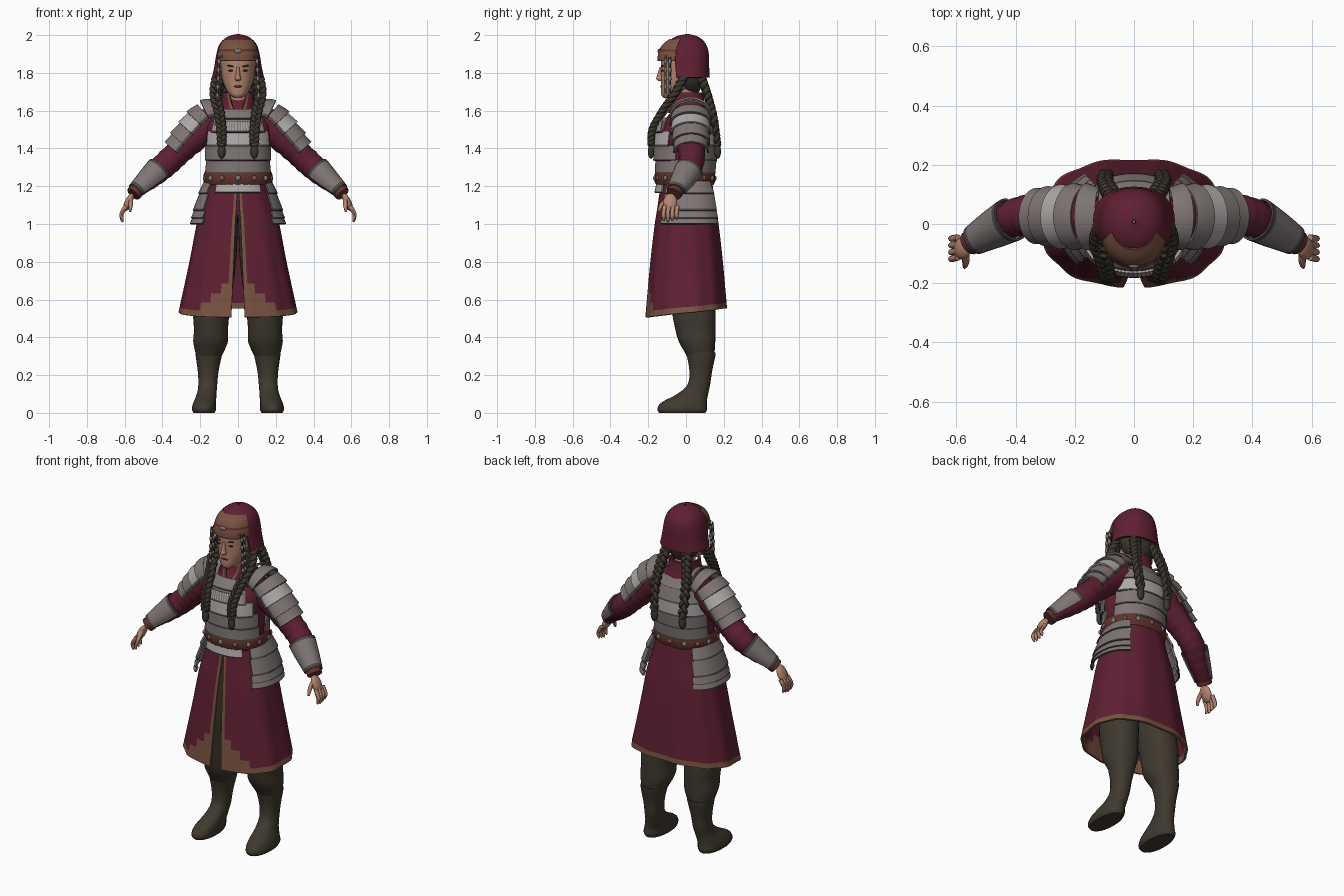
import bpy, bmesh
from math import sin, cos, pi, radians, copysign
from mathutils import Vector, Matrix

if "Cube" in bpy.data.objects:
    bpy.data.objects.remove(bpy.data.objects["Cube"])


def material(name, *rgb):
    m = bpy.data.materials.new(name)
    m.use_nodes = True
    m.diffuse_color = (*rgb, 1)
    m.node_tree.nodes["Principled BSDF"].inputs["Base Color"].default_value = (*rgb, 1)
    return m


CLOTH = material("wine_cloth", .115, .014, .032)
TRIM = material("brown_trim", .19, .085, .052)
STEEL = material("grey_steel", .21, .18, .175)
BRIGHT = material("bright_steel", .42, .39, .385)
DARK = material("dark_steel", .075, .062, .06)
SKIN = material("skin", .45, .23, .16)
BOOT = material("boot_leather", .05, .041, .028)
HAIR = material("dark_hair", .045, .037, .026)
BELT = material("belt_leather", .12, .032, .027)


def finish(name, bm, mats, thick=0):
    """Turn a bmesh into a smooth shaded object, with wall thickness if asked."""
    bmesh.ops.recalc_face_normals(bm, faces=bm.faces)
    me = bpy.data.meshes.new(name)
    bm.to_mesh(me)
    bm.free()
    for m in mats:
        me.materials.append(m)
    me.shade_smooth()
    me.set_sharp_from_angle(angle=radians(45))
    ob = bpy.data.objects.new(name, me)
    bpy.context.collection.objects.link(ob)
    if thick:
        wall = ob.modifiers.new("wall", "SOLIDIFY")
        wall.thickness, wall.offset = thick, 0
        ob.modifiers.new("crisp_edges", "EDGE_SPLIT").split_angle = radians(45)
    return ob


def pair(ob):
    """Add the mirrored right side of a left part."""
    other = ob.copy()
    other.data = ob.data.copy()
    other.data.transform(Matrix.Scale(-1, 4, (1, 0, 0)))
    other.data.flip_normals()
    other.name = ob.name.replace("left", "right")
    bpy.context.collection.objects.link(other)


def smooth(pts, k=4):
    """Catmull-Rom interpolation of tuples."""
    out, last = [], len(pts) - 1
    for i in range(last):
        quad = zip(pts[max(i - 1, 0)], pts[i], pts[i + 1], pts[min(i + 2, last)])
        quad = list(quad)
        for s in range(k):
            t = s / k
            out.append(tuple(b + t * (c - a) / 2 + t * t * (a - 2.5 * b + 2 * c - d / 2)
                             + t ** 3 * (3 * b - a - 3 * c + d) / 2 for a, b, c, d in quad))
    return out + [tuple(pts[-1])]


def skin(name, rings, mats, closed=True, thick=0, rule=None):
    """Bridge a list of point rings with quads."""
    bm = bmesh.new()
    rows = [[bm.verts.new(p) for p in r] for r in rings]
    n = len(rows[0])
    for i in range(len(rows) - 1):
        for j in range(n if closed else n - 1):
            k = (j + 1) % n
            f = bm.faces.new((rows[i][j], rows[i][k], rows[i + 1][k], rows[i + 1][j]))
            f.material_index = rule(i, j) if rule else 0
    if closed and not thick:
        bm.faces.new(rows[0])
        bm.faces.new(rows[-1])
    return finish(name, bm, mats, thick)


def arc(cx, cy, z, rx, ry, a0=0, a1=360, n=32, p=2.2):
    """Horizontal superellipse arc; angle 0 is the front, 90 the left."""
    full = a1 - a0 == 360
    out = []
    for j in range(n):
        a = radians(a0 + (a1 - a0) * j / (n if full else n - 1))
        s, c = sin(a), cos(a)
        out.append((cx + rx * copysign(abs(s) ** (2 / p), s),
                    cy - ry * copysign(abs(c) ** (2 / p), c), z))
    return out


def loft(name, rings, mat, k=4, **kw):
    return skin(name, [arc(*r, **kw) for r in smooth(rings, k)], [mat])


def band(name, lo, hi, a0, a1, mat, p=2.2, thick=.01):
    """Curved armour plate between two rings, with a dark lower rim."""
    mid = tuple(h + (l - h) * .88 for h, l in zip(hi, lo))
    rings = [arc(0, *r, a0=a0, a1=a1, p=p) for r in (hi, mid, lo)]
    return skin(name, rings, [mat, DARK], a1 - a0 == 360, thick, lambda i, j: i)


def tube(name, path, mats, n=14, half=180, ref=(0, 0, 1), thick=0, rule=None):
    """Sweep over (x, y, z, r_up, r_side) stations, full or as a half shell."""
    rings, pts = [], [Vector(q[:3]) for q in path]
    for i, q in enumerate(path):
        t = (pts[min(i + 1, len(pts) - 1)] - pts[max(i - 1, 0)]).normalized()
        u = Vector(ref)
        u = (u - t * u.dot(t)).normalized()
        v = t.cross(u)
        count = n if half == 180 else n - 1
        angles = [radians(-half + 2 * half * j / count) for j in range(n)]
        rings.append([pts[i] + u * q[3] * cos(a) + v * q[4] * sin(a) for a in angles])
    return skin(name, rings, mats, half == 180, thick, rule)


def blob(name, loc, scale, mat, rot=0):
    bm = bmesh.new()
    m = Matrix.Translation(loc) @ Matrix.Rotation(radians(rot), 4, "Y") @ Matrix.Diagonal((*scale, 1))
    bmesh.ops.create_uvsphere(bm, u_segments=16, v_segments=10, radius=1, matrix=m)
    return finish(name, bm, [mat])


# Boots and trousers
pair(loft("left_boot", [(.18, -.02, 0, .056, .122), (.18, -.02, .02, .064, .132), (.176, -.01, .055, .06, .12),
                        (.166, .035, .1, .052, .082), (.16, .068, .15, .05, .06), (.158, .078, .22, .055, .06),
                        (.155, .08, .3, .069, .075), (.153, .078, .32, .072, .078)], BOOT))
pair(loft("left_trouser", [(.153, .075, .3, .066, .07), (.15, .07, .33, .078, .082), (.145, .058, .38, .092, .097),
                           (.143, .05, .44, .09, .106), (.14, .04, .54, .096, .115), (.11, .01, .8, .1, .12),
                           (.08, 0, 1.05, .08, .11)], BOOT))

# Coat skirt: split front, dipping hem, soft folds, trimmed edge
rows, cols = [], 97
table = smooth([(1.22, .155, .13), (1.1, .182, .147), (1, .212, .163), (.8, .25, .186), (.53, .308, .21)], 6)
for i, (z, rx, ry) in enumerate(table):
    t = i / (len(table) - 1)
    gap = .3 + 4 * t
    ring = arc(0, .003, z, rx, ry, gap, 360 - gap, cols, 2.4)
    row = []
    for j, (x, y, h) in enumerate(ring):
        a = 2 * pi * j / (cols - 1)
        fold = 1 + .014 * t * cos(11 * a)
        row.append((x * fold, y * fold, h - .024 * t * cos(a)))
    rows.append(row)


def skirt_rule(i, j):
    d = min(j, cols - 2 - j)
    return int(d < 1 or i == len(table) - 2 or i - d * .35 > 19)


skin("coat_skirt", rows, [CLOTH, TRIM], False, .012, skirt_rule)

# Coat body, neck and collar
loft("coat_body", [(0, -.005, 1.16, .155, .125), (0, -.01, 1.27, .152, .125), (0, -.015, 1.4, .165, .138),
                   (0, -.01, 1.5, .172, .13), (0, .01, 1.57, .155, .108), (0, .02, 1.62, .105, .08),
                   (0, .02, 1.66, .07, .065)], CLOTH)
loft("neck", [(0, .015, 1.58, .06, .06), (0, .01, 1.68, .055, .058), (0, 0, 1.76, .055, .06)], SKIN)
skin("collar", [arc(0, .01, z, r, r, 22 + g, 338 - g) for z, r, g in
                ((1.59, .105, -15), (1.64, .083, 0), (1.695, .077, 12))],
     [CLOTH, TRIM], False, .012, lambda i, j: int(j in (0, 30)))

# Layered breast and back plates
levels = [(1.265, .162, .14), (1.335, .167, .149), (1.41, .174, .157), (1.485, .176, .156), (1.555, .16, .134), (1.6, .12, .1)]
tones = (STEEL, STEEL, BRIGHT, STEEL, STEEL)
for i, tone in enumerate(tones):
    z, rx, ry = levels[i]
    h, tx, ty = levels[i + 1]
    reach = (80, 76, 62, 48, 36)[i]
    lo, hi = (-.012, z, rx + .008, ry + .008), (-.008, h + .006, tx, ty)
    band(f"breast_plate_{i + 1}", lo, hi, -reach, reach, tone)
    back = (80, 76, 68, 56, 45)[i]
    band(f"back_plate_{i + 1}", (.002, *lo[1:]), (.008, *hi[1:]), 180 - back, 180 + back, tone)
# Lamellae across the chest
lamella = [arc(0, -.012, z, r, r - .02, -44, 44, 45) for z, r in ((1.495, .183), (1.545, .17))]
skin("chest_lamellae", lamella, [BRIGHT, STEEL], False, .008, lambda i, j: j % 2)

# Belt with studs, waist plate and hip plates
skin("belt", [arc(0, -.006, z, r, r - .022) for z, r in ((1.21, .168), (1.225, .176), (1.262, .176), (1.28, .168))],
     [BELT], True, .012)
for j, p in enumerate(arc(0, -.006, 1.243, .18, .158, n=14)):
    blob(f"belt_stud_{j + 1}", p, (.015, .01, .015) if abs(p[1]) > .08 else (.01, .015, .015), (STEEL, TRIM)[j % 2])
band("waist_plate", (-.004, 1.165, .178, .158), (-.006, 1.212, .168, .147), -40, 40, BRIGHT)
hips = smooth([(.01, 1.225, .174, .146), (.01, 1.16, .2, .168), (.01, 1.07, .228, .18), (.01, 1, .244, .184)], 2)
for i in range(0, 6):
    lo, hi = hips[i + 1], hips[i]
    if i % 2 == 0 or i > 3:
        lo = hips[min(i + 2, 6)] if i < 4 else lo
        lo = (lo[0], lo[1], lo[2] + .007, lo[3] + .007)
        pair(band(f"left_hip_plate_{i + 1}", lo, hi, 50 - i, 138 + i, STEEL, 2.4))

# Sleeves with creases, cuffs and bracers
arm = smooth([(.13, .025, 1.545, .085, .085), (.24, .025, 1.45, .075, .078), (.32, .03, 1.375, .068, .07),
              (.39, .025, 1.31, .068, .066), (.465, -.012, 1.24, .055, .055), (.55, -.06, 1.165, .033, .036)], 6)
creased = [(*q[:3], *(r * (1 + .03 * sin(i * 2.1)) for r in q[3:])) for i, q in enumerate(arm)]
pair(tube("left_sleeve", creased, [CLOTH], 18))
pair(tube("left_cuff", [(.538, -.054, 1.176, .042, .044), (.555, -.064, 1.158, .04, .042)], [BELT]))
fore = [(*q[:3], q[3] + .008, q[4] + .009) for q in arm[20:30]]
pair(tube("left_bracer", fore, [STEEL, DARK], 16, 115, thick=.008, rule=lambda i, j: int(i in (0, 8))))

# Overlapping shoulder plates
line = smooth([(.085, .025, 1.585, .07, .088), (.16, .025, 1.57, .08, .098), (.245, .025, 1.48, .08, .094),
               (.328, .027, 1.383, .066, .08)], 6)
for i in range(6):
    a, m, b = line[3 * i], line[3 * i + 2], line[3 * i + 3]
    plate = [(*q[:3], q[3] + g, q[4] + g) for q, g in ((a, 0), (m, .007), (b, .011))]
    pair(tube(f"left_shoulder_plate_{i + 1}", plate, [BRIGHT if i == 3 else STEEL, DARK], 18, 98,
              thick=.009, rule=lambda i, j: int(j in (0, 16))))

# Hands
pair(blob("left_palm", (.58, -.083, 1.115), (.02, .037, .052), SKIN, -25))
for i in range(4):
    y = -.118 + .023 * i
    tip = 1.01 + .006 * abs(i - 1)
    pair(tube(f"left_finger_{i + 1}", smooth([(.594, y * .95, 1.095, .012, .012), (.616, y, 1.055, .011, .011),
              (.614, y, tip + .015, .009, .009), (.609, y, tip, .004, .004)], 3), [SKIN], 8, ref=(0, 1, 0)))
pair(tube("left_thumb", smooth([(.57, -.095, 1.135, .014, .014), (.568, -.13, 1.1, .012, .012),
                                (.572, -.146, 1.065, .006, .006)], 3), [SKIN], 8, ref=(1, 0, 0)))

# Head and face
loft("head", [(0, -.09, 1.668, .022, .03), (0, -.075, 1.685, .045, .056), (0, -.05, 1.72, .067, .082),
              (0, -.032, 1.765, .083, .1), (0, -.02, 1.82, .09, .113), (0, -.012, 1.88, .093, .117),
              (0, -.005, 1.95, .07, .085)], SKIN, p=2.1)
loft("nose", [(0, -.128, 1.758, .012, .016), (0, -.135, 1.768, .017, .023), (0, -.132, 1.785, .012, .021),
              (0, -.128, 1.83, .008, .012)], SKIN, n=12)
blob("mouth", (0, -.128, 1.728), (.022, .008, .006), BELT)
pair(blob("left_eye", (.036, -.123, 1.812), (.016, .008, .005), HAIR))
pair(blob("left_brow", (.037, -.124, 1.836), (.022, .008, .004), HAIR, -8))
loft("hair", [(0, .03, 1.7, .05, .04), (0, .025, 1.76, .098, .07), (0, .015, 1.86, .1, .088), (0, .015, 1.93, .08, .075)], HAIR)

# Hood and ornamented brow band
dome = smooth([(.012, 1.775, .132, .108), (.008, 1.83, .12, .109), (.003, 1.9, .108, .112), (.002, 1.95, .092, .098),
               (.004, 1.985, .055, .06), (.008, 2, .005, .005)])
skin("hood", [arc(0, *r, a0=58, a1=302, n=40) for r in dome], [CLOTH], False, .012)
skin("hood_front", [arc(0, *r, a0=-60, a1=60, n=24) for r in dome[12:]], [CLOTH], False, .012)
brow = smooth([(-.01, 1.862, .108, .134), (-.008, 1.9, .107, .134), (-.004, 1.945, .094, .117), (0, 1.975, .072, .082)])
skin("brow_band", [arc(0, *r, a0=-72, a1=72, n=30) for r in brow], [TRIM, BELT], False, .012,
     lambda i, j: int(i in (0, 5)))
blob("brow_jewel", (0, -.142, 1.915), (.02, .008, .013), STEEL)
for i in range(1, 4):
    x = .028 * i
    pair(blob(f"left_brow_stud_{i}", (x, -.142 + 5 * x * x, 1.9 - .004 * i), (.008, .007, .008), DARK))

# Hanging ornaments beside the face
for i, y in enumerate((-.108, -.086)):
    pair(tube(f"left_pendant_cord_{i + 1}", [(.1, y, 1.885, .006, .006), (.108, y, 1.68, .006, .006)], [DARK], 8, ref=(0, 1, 0)))
    for j in range(5):
        pair(blob(f"left_pendant_{i + 1}_bead_{j + 1}", (.101 + .002 * j, y, 1.86 - .045 * j), (.009, .009, .015), STEEL))


def braid(name, path):
    """Three plaited strands along a path, ending in a tied tuft."""
    pts = smooth(path, 18)
    for k in range(3):
        strand = []
        for i, (x, y, z) in enumerate(pts):
            a = i * .42 + 2 * pi * k / 3
            w = .019 - .005 * i / len(pts)
            strand.append((x + w * sin(a), y + w * .6 * sin(2 * a), z, w * .85, w * .85))
        pair(tube(f"{name}_strand_{k + 1}", strand, [HAIR], 8, ref=(0, 1, 0)))
    x, y, z = pts[-1]
    pair(blob(name + "_tie", (x, y, z), (.019, .019, .013), DARK))
    pair(blob(name + "_tuft", (x, y, z - .035), (.021, .017, .04), HAIR))


braid("left_front_braid", [(.105, -.01, 1.78), (.12, -.06, 1.69), (.1, -.13, 1.59), (.088, -.178, 1.5), (.087, -.185, 1.42)])
braid("left_back_braid", [(.06, .08, 1.78), (.085, .115, 1.68), (.098, .145, 1.57), (.093, .168, 1.42)])
